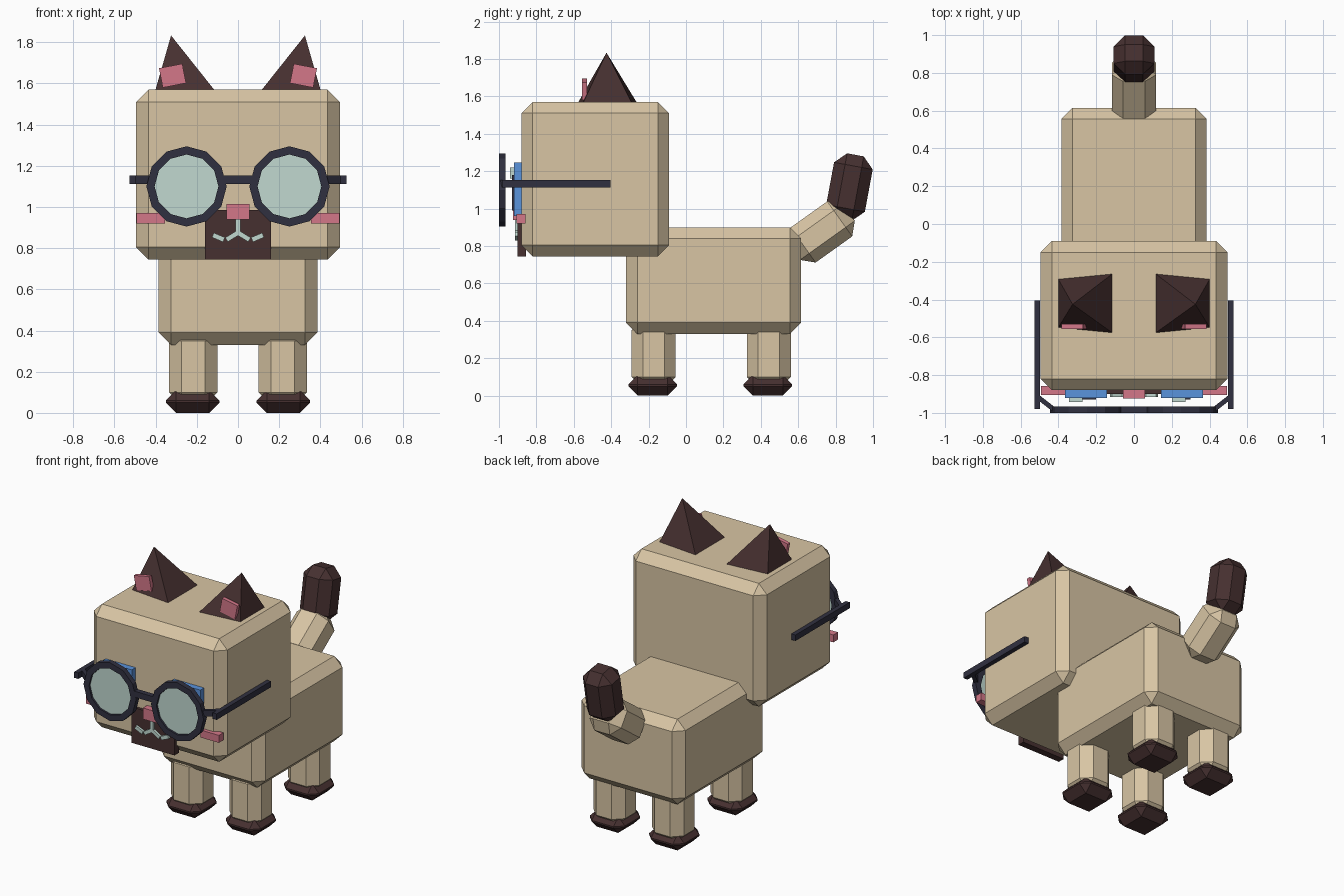
import bpy, bmesh, math
from mathutils import Matrix, Euler, Vector

if "Cube" in bpy.data.objects:
    bpy.data.objects.remove(bpy.data.objects["Cube"])


def mat(name, r, g, b):
    lin = [((c / 255 + 0.055) / 1.055) ** 2.4 for c in (r, g, b)]
    m = bpy.data.materials.new(name)
    m.diffuse_color = (*lin, 1)
    m.use_nodes = True
    m.node_tree.nodes["Principled BSDF"].inputs["Base Color"].default_value = m.diffuse_color
    return m


FUR = mat("beige_fur", 216, 197, 164)
DARK = mat("dark_brown", 70, 48, 48)
PINK = mat("pink", 211, 119, 137)
FRAME = mat("navy_frame", 48, 48, 64)
PALE = mat("pale_green", 193, 216, 208)
BLUE = mat("blue_eye", 90, 147, 220)


def finish(name, bm, m):
    bmesh.ops.recalc_face_normals(bm, faces=bm.faces)
    me = bpy.data.meshes.new(name)
    bm.to_mesh(me)
    bm.free()
    me.materials.append(m)
    ob = bpy.data.objects.new(name, me)
    bpy.context.collection.objects.link(ob)
    return ob


def box(name, m, center, size, bevel=0, rot=(0, 0, 0)):
    """Box with optional one-step chamfer; rot in degrees."""
    bm = bmesh.new()
    bmesh.ops.create_cube(bm, size=1, matrix=Matrix.Diagonal((*size, 1)))
    if bevel:
        bmesh.ops.bevel(bm, geom=bm.edges[:], offset=bevel, segments=1,
                        affect='EDGES', profile=0.5)
    e = Euler([math.radians(a) for a in rot])
    bm.transform(Matrix.Translation(center) @ e.to_matrix().to_4x4())
    return finish(name, bm, m)


def span(name, m, x, y, z, bevel=0):
    """Axis-aligned box given by its limits."""
    return box(name, m, [(a + b) / 2 for a, b in (x, y, z)],
               [b - a for a, b in (x, y, z)], bevel)


# body and head
span("body", FUR, (-0.385, 0.385), (-0.32, 0.615), (0.33, 0.90), 0.06)
span("head", FUR, (-0.495, 0.495), (-0.88, -0.09), (0.745, 1.57), 0.06)

# tail
box("tail_base", FUR, (0, 0.724, 0.875), (0.235, 0.36, 0.23), 0.06, (35.5, 0, 0))
box("tail_tip", DARK, (0, 0.874, 1.115), (0.215, 0.21, 0.35), 0.06, (-10.5, 0, 0))

# muzzle, nose and mouth
span("muzzle", DARK, (-0.16, 0.16), (-0.90, -0.855), (0.745, 0.985))
span("nose", PINK, (-0.057, 0.057), (-0.925, -0.88), (0.94, 1.015))
span("mouth_center", PALE, (-0.012, 0.012), (-0.915, -0.895), (0.865, 0.95))


def mouth_bar(name, p, q):
    d = Vector(q) - Vector(p)
    c = (Vector(p) + Vector(q)) / 2
    box(name, PALE, (c.x, -0.905, c.y), (d.length, 0.02, 0.024),
        rot=(0, -math.degrees(math.atan2(d.y, d.x)), 0))


for s, side in ((-1, "left"), (1, "right")):
    # legs and paws
    for y, end in ((-0.173, "front"), (0.443, "back")):
        box(f"{end}_{side}_leg", FUR, (s * 0.217, y, 0.225), (0.235, 0.235, 0.37), 0.06)
        box(f"{end}_{side}_paw", DARK, (s * 0.22, y - 0.005, 0.055), (0.26, 0.26, 0.11), 0.05)

    # ear: leaning pyramid
    bm = bmesh.new()
    base = [bm.verts.new((s * x, -0.42 + y, 1.565)) for x, y in
            ((0.402, 0.13), (0.112, 0.158), (0.112, -0.158), (0.402, -0.13))]
    tip = bm.verts.new((s * 0.325, -0.425, 1.833))
    bm.faces.new(base)
    for i in range(4):
        bm.faces.new((base[i], base[(i + 1) % 4], tip))
    finish(f"{side}_ear", bm, DARK)
    box(f"{side}_inner_ear", PINK, (s * 0.318, -0.542, 1.638), (0.115, 0.026, 0.096),
        rot=(0, s * 11, 0))

    # cheek
    span(f"{side}_cheek", PINK, sorted((s * 0.355, s * 0.492)), (-0.905, -0.857), (0.92, 0.97))

    # mouth curve
    mouth_bar(f"{side}_mouth_inner", (0, 0.875), (s * 0.056, 0.841))
    mouth_bar(f"{side}_mouth_outer", (s * 0.068, 0.841), (s * 0.122, 0.864))

    # eye behind the lens
    span(f"{side}_eye", BLUE, sorted((s * 0.143, s * 0.365)), (-0.92, -0.87), (0.96, 1.245))
    span(f"{side}_pupil", FRAME, sorted((s * 0.20, s * 0.30)), (-0.929, -0.92), (0.99, 1.18))
    hx = -0.308 if s < 0 else 0.237
    span(f"{side}_eye_glint", PALE, (hx - 0.035, hx + 0.035), (-0.942, -0.92), (1.16, 1.22))

    # twelve-sided glasses rim
    bm = bmesh.new()
    c = Vector((s * 0.25, 0, 1.10))
    ring = [bm.verts.new((c.x + r, y, c.z)) for r, y in
            ((0.155, -1.0), (0.195, -1.0), (0.195, -0.965), (0.155, -0.965))]
    edges = [bm.edges.new((ring[i], ring[(i + 1) % 4])) for i in range(4)]
    bmesh.ops.spin(bm, geom=ring + edges, cent=c, axis=(0, 1, 0),
                   angle=math.tau, steps=12)
    bmesh.ops.remove_doubles(bm, verts=bm.verts, dist=0.001)
    finish(f"{side}_rim", bm, FRAME)

    # lens
    bm = bmesh.new()
    bmesh.ops.create_cone(bm, cap_ends=True, segments=12, radius1=0.158, radius2=0.158,
                          depth=0.008, matrix=Matrix.Translation((c.x, -0.983, c.z))
                          @ Matrix.Rotation(math.pi / 2, 4, 'X'))
    finish(f"{side}_lens", bm, PALE)

    # hinge and temple arm
    box(f"{side}_hinge", FRAME, (s * 0.465, -0.95, 1.132), (0.115, 0.025, 0.04),
        rot=(0, 0, s * 38))
    span(f"{side}_temple", FRAME, sorted((s * 0.498, s * 0.528)), (-0.98, -0.405), (1.112, 1.152))

# glasses bridge
span("bridge", FRAME, (-0.07, 0.07), (-1.0, -0.965), (1.113, 1.153))
